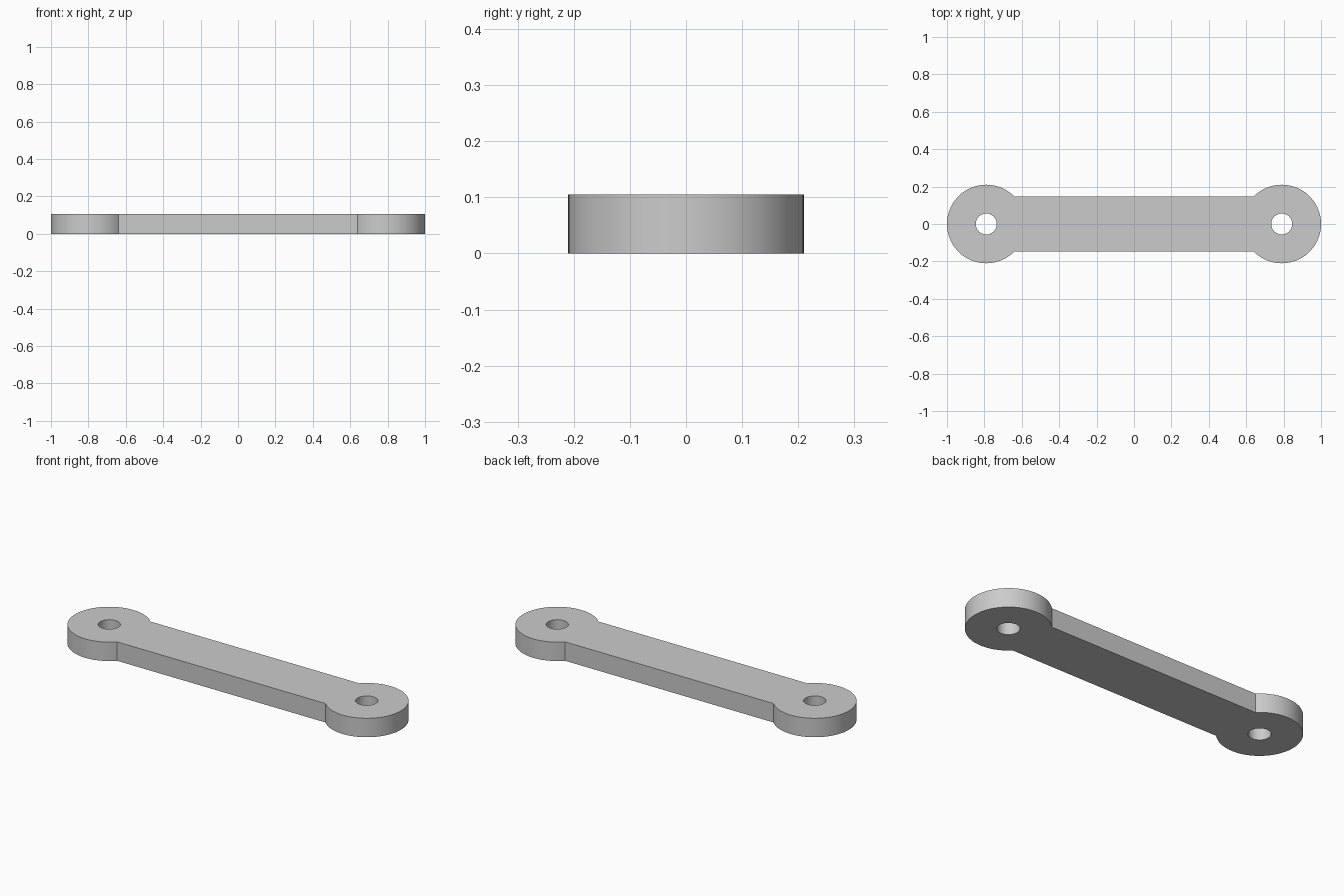
import bpy
import bmesh
import math
from mathutils import Vector

cube = bpy.data.objects.get("Cube")
if cube:
    bpy.data.objects.remove(cube, do_unlink=True)

PIVOT_X = 0.79       # distance of each eye from the middle
EYE_RADIUS = 0.21
HOLE_RADIUS = 0.056
HALF_WIDTH = 0.147   # half the width of the straight bar
THICKNESS = 0.105


def arc(centre_x, radius, start, end, steps):
    """Points along an arc, including both ends."""
    angles = [start + (end - start) * i / steps for i in range(steps + 1)]
    return [Vector((centre_x + radius * math.cos(a), radius * math.sin(a), 0)) for a in angles]


def add_loop(bm, points):
    verts = [bm.verts.new(p) for p in points]
    return [bm.edges.new((v, verts[i - 1])) for i, v in enumerate(verts)]


bm = bmesh.new()

# Outline: two round eyes joined by the narrower bar
reach = math.pi - math.asin(HALF_WIDTH / EYE_RADIUS)
right_eye = arc(PIVOT_X, EYE_RADIUS, -reach, reach, 72)
left_eye = [Vector((-p.x, -p.y, 0)) for p in right_eye]
edges = add_loop(bm, right_eye + left_eye)

# Pin holes
for side in (-1, 1):
    edges += add_loop(bm, arc(side * PIVOT_X, HOLE_RADIUS, 0, math.tau, 48)[:-1])

# Fill the flat plate and raise it to full thickness
bmesh.ops.triangle_fill(bm, use_beauty=True, edges=edges, normal=(0, 0, 1))
raised = bmesh.ops.extrude_face_region(bm, geom=bm.faces[:])["geom"]
bmesh.ops.translate(bm, vec=(0, 0, THICKNESS),
                    verts=[g for g in raised if isinstance(g, bmesh.types.BMVert)])
bmesh.ops.recalc_face_normals(bm, faces=bm.faces[:])

mesh = bpy.data.meshes.new("link_arm")
bm.to_mesh(mesh)
bm.free()
link_arm = bpy.data.objects.new("link_arm", mesh)
bpy.context.collection.objects.link(link_arm)

# Plain grey material
grey = bpy.data.materials.new("plain_grey")
grey.use_nodes = True
colour = (0.6, 0.6, 0.6, 1)
grey.diffuse_color = colour
grey.node_tree.nodes["Principled BSDF"].inputs["Base Color"].default_value = colour
mesh.materials.append(grey)

# Smooth round walls, crisp rims and corners
bpy.ops.object.select_all(action="DESELECT")
link_arm.select_set(True)
bpy.context.view_layer.objects.active = link_arm
bpy.ops.object.shade_smooth_by_angle(angle=math.radians(30))
